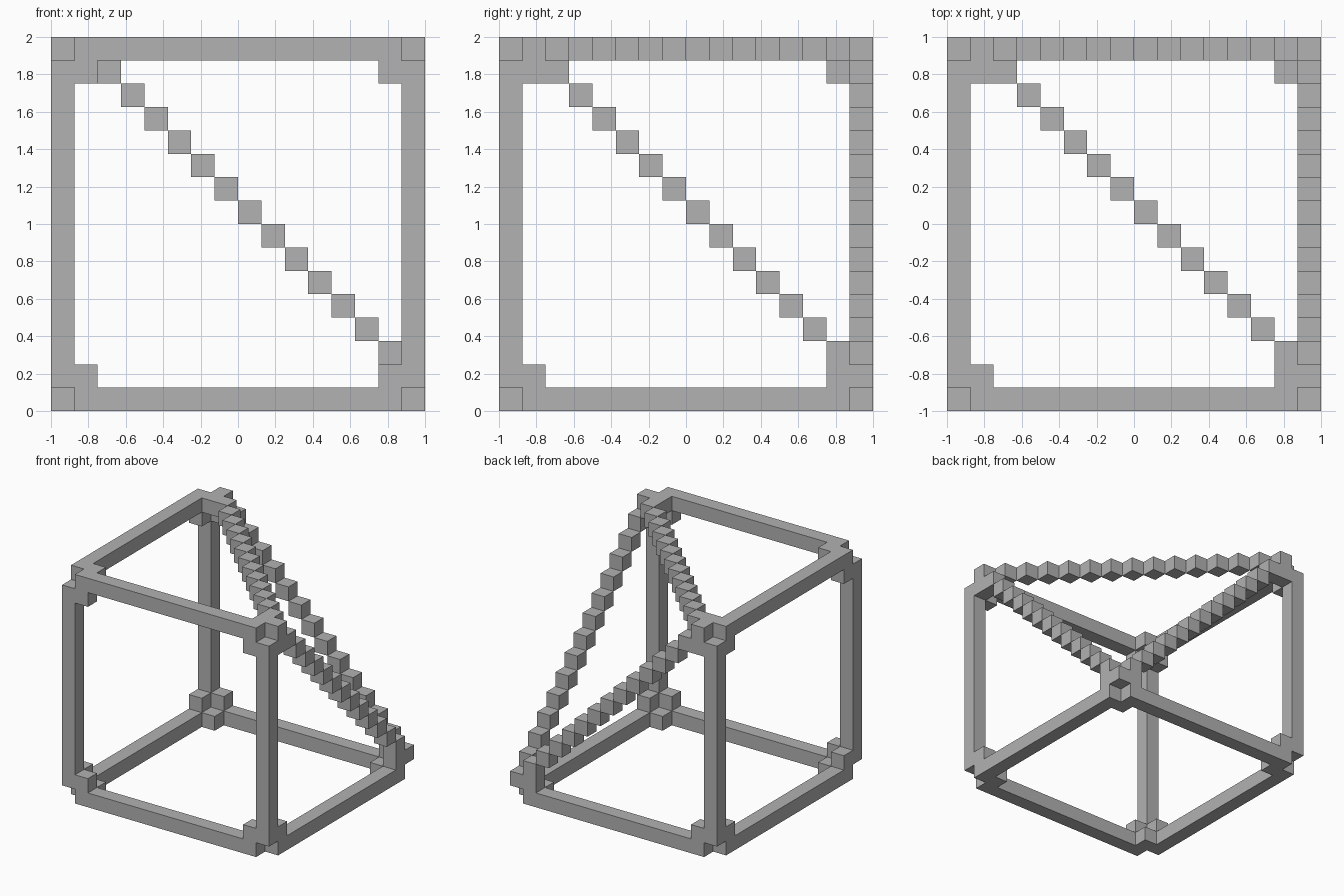
import bpy, bmesh, math
from itertools import product
from mathutils import Vector

cube = bpy.data.objects.get("Cube")
if cube:
    bpy.data.objects.remove(cube, do_unlink=True)

N = 16               # blocks along each side
S = 2 / N            # size of a block
END = N - 1

grey = bpy.data.materials.new("grey")
grey.use_nodes = True
colour = (0.445, 0.445, 0.445, 1)
grey.diffuse_color = colour
grey.node_tree.nodes["Principled BSDF"].inputs["Base Color"].default_value = colour


def place(axis, along, a, b):
    """Cell with one coordinate along an axis and the two others given."""
    cell = [a, b]
    cell.insert(axis, along)
    return tuple(cell)


# Straight bars: every cube edge that does not meet the open corner
bars = set()
for axis, a, b in product(range(3), (0, END), (0, END)):
    if (a, b) != (END, END):
        bars |= {place(axis, t, a, b) for t in range(1, END)}

# Corner joints: notched tip, three edge blocks and three inner blocks
joints = set()
for corner in product((0, END), repeat=3):
    if corner == (END, END, END):
        continue
    inner = [1 if c == 0 else END - 1 for c in corner]
    for axis in range(3):
        edge, bump = list(corner), list(inner)
        edge[axis] = inner[axis]
        bump[axis] = corner[axis]
        joints |= {tuple(edge), tuple(bump)}

parts = {"cube_frame": bars | joints}

# Stepped diagonal braces on the three faces around the open corner
for axis, name in enumerate(("right_brace", "back_brace", "top_brace")):
    parts[name] = {place(axis, END, t, N - t) for t in range(2, END)}

solid = set().union(*parts.values())


def build(name, cells):
    """Skin the blocks, leaving out faces between touching blocks."""
    bm = bmesh.new()
    for cell in sorted(cells):
        for axis, side in product(range(3), (0, 1)):
            neighbour = list(cell)
            neighbour[axis] += 2 * side - 1
            if tuple(neighbour) in solid:
                continue
            u, v = (axis + 1) % 3, (axis + 2) % 3
            loop = [(0, 0), (1, 0), (1, 1), (0, 1)]
            if not side:
                loop.reverse()
            corners = []
            for du, dv in loop:
                p = Vector(cell)
                p[axis] += side
                p[u] += du
                p[v] += dv
                corners.append(bm.verts.new(p * S - Vector((1, 1, 0))))
            bm.faces.new(corners)
    bmesh.ops.remove_doubles(bm, verts=bm.verts[:], dist=S / 100)
    bmesh.ops.dissolve_limit(bm, angle_limit=math.radians(1),
                             verts=bm.verts[:], edges=bm.edges[:])
    mesh = bpy.data.meshes.new(name)
    bm.to_mesh(mesh)
    bm.free()
    mesh.materials.append(grey)
    bpy.context.collection.objects.link(bpy.data.objects.new(name, mesh))


for name, cells in parts.items():
    build(name, cells)
